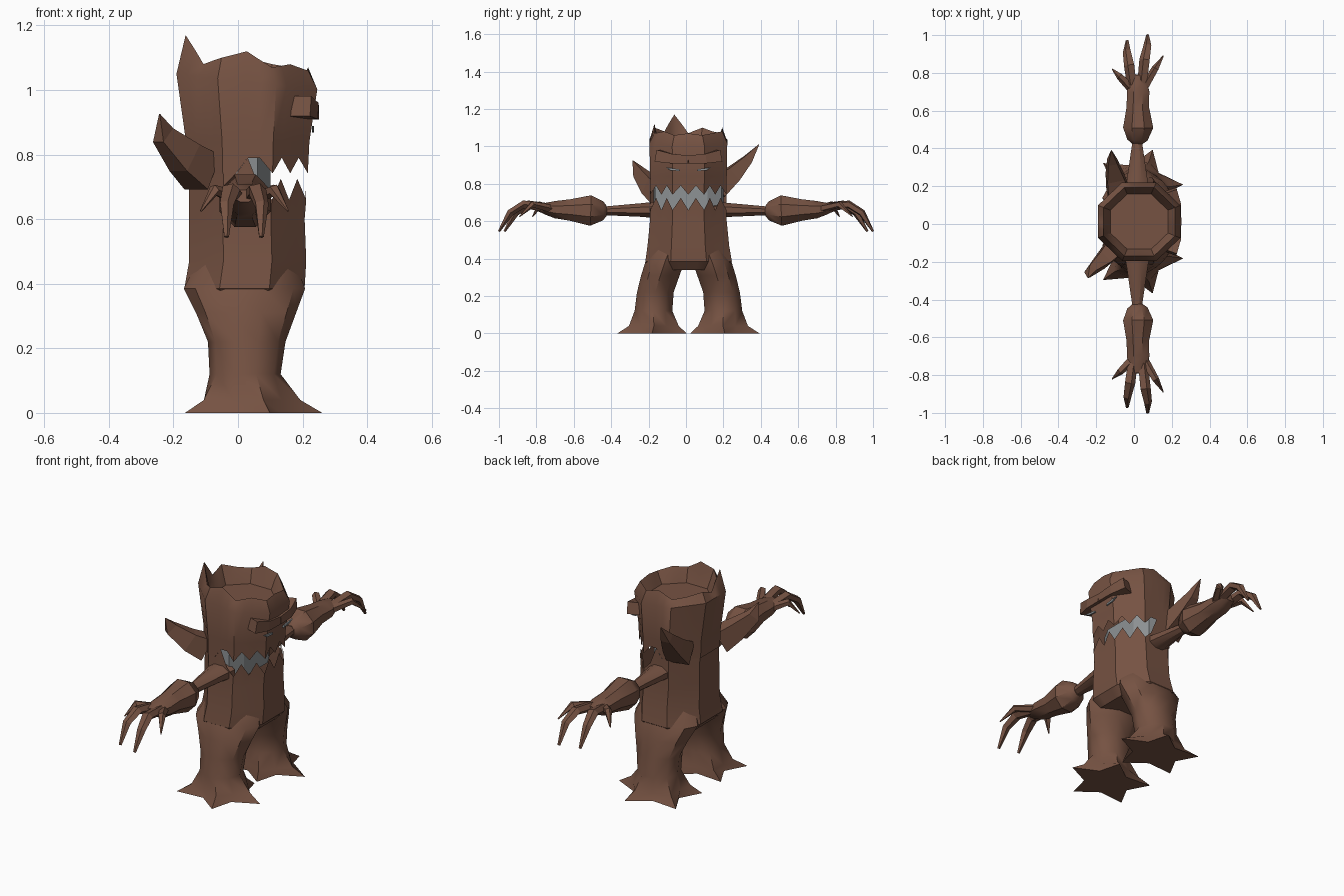
import bpy, math
import bmesh
from mathutils import Vector

if "Cube" in bpy.data.objects:
    bpy.data.objects.remove(bpy.data.objects["Cube"])


def material(name, rgb):
    m = bpy.data.materials.new(name)
    m.diffuse_color = (*rgb, 1)
    m.use_nodes = True
    m.node_tree.nodes["Principled BSDF"].inputs["Base Color"].default_value = m.diffuse_color
    return m


BARK = material("bark_brown", (0.18, 0.085, 0.055))
GREY = material("mouth_grey", (0.27, 0.29, 0.30))
CY = 0.013  # slight sideways offset of the trunk


def loft(name, rings, mat, cap0=True, cap1=True, smooth=35, recalc=True):
    """Skin a stack of equal-length rings of points."""
    bm = bmesh.new()
    vs = [[bm.verts.new(p) for p in r] for r in rings]
    n = len(rings[0])
    for a, b in zip(vs, vs[1:]):
        for i in range(n):
            j = (i + 1) % n
            bm.faces.new((a[i], a[j], b[j], b[i]))
    if cap0:
        bm.faces.new(vs[0][::-1])
    if cap1:
        bm.faces.new(vs[-1])
    bmesh.ops.remove_doubles(bm, verts=bm.verts, dist=0.0005)
    if recalc:
        bmesh.ops.recalc_face_normals(bm, faces=bm.faces)
    me = bpy.data.meshes.new(name)
    bm.to_mesh(me)
    bm.free()
    me.materials.append(mat)
    if smooth:
        me.shade_smooth()
        me.set_sharp_from_angle(angle=math.radians(smooth))
    ob = bpy.data.objects.new(name, me)
    bpy.context.collection.objects.link(ob)
    return ob


def tube(name, path, n, mat=BARK, smooth=35):
    """Tube along (x, y, z, half_width, half_height) stations."""
    pts = [Vector(p[:3]) for p in path]
    rings = []
    for k, p in enumerate(path):
        t = (pts[min(k + 1, len(pts) - 1)] - pts[max(k - 1, 0)]).normalized()
        u = t.cross(Vector((0, 0, 1))).normalized()
        v = t.cross(u)
        rings.append([pts[k] + u * p[3] * math.cos(a) + v * p[4] * math.sin(a)
                      for a in (math.tau * (i + 0.5) / n for i in range(n))])
    return loft(name, rings, mat, smooth=smooth)


# ---- trunk rings: eight-sided, four columns per side
N = 32


def trunk_ring(x0, x1, y0, y1, z, scale=1.0):
    out = []
    for i in range(N):
        a = math.tau * i / N
        d = (a + math.pi / 8) % (math.pi / 4) - math.pi / 8
        r = 0.98 * scale / math.cos(d)
        x = (x0 + x1) / 2 + (x1 - x0) / 2 * r * math.cos(a)
        y = (y0 + y1) / 2 + (y1 - y0) / 2 * r * math.sin(a)
        out.append((x, y, z(i, x) if callable(z) else z))
    return out


def lip(i, upper):
    """Jagged mouth edge over the +x half, joined at the back."""
    k = min(i, N - i)
    if k > 8:
        return 0.74
    if k == 8:
        return 0.79
    if upper:
        return 0.79 if k % 2 else 0.742
    return 0.725 if k % 2 and k < 7 else (0.70 if k == 7 else 0.66)


loft("lower_trunk", [
    trunk_ring(-.13, .17, -.18, .21, .34),
    trunk_ring(-.17, .21, -.222, .25, .385),
    trunk_ring(-.155, .215, -.21, .235, .47),
    trunk_ring(-.155, .21, -.197, .222, .60),
    trunk_ring(-.155, .215, -.195, .22, lambda i, x: lip(i, False)),
], BARK, cap1=False, recalc=False)

# broken rim heights, anticlockwise from the face
RIM = [1.07, 1.06, 1.07, 1.08, 1.10, 1.07, 1.08, 1.10,
       1.07, 1.17, 1.08, 1.10, 1.12, 1.07, 1.08, 1.06]


def rim(i, x):
    return RIM[i // 2] if i % 2 == 0 else (RIM[i // 2] + RIM[(i // 2 + 1) % 16]) / 2


TOP = (-.195, .25, -.2, .225)
loft("upper_trunk", [
    trunk_ring(-.16, .22, -.195, .22, lambda i, x: lip(i, True)),
    trunk_ring(-.165, .225, -.195, .222, .84),
    trunk_ring(*TOP, lambda i, x: 1.05 - 0.11 * (x + .19)),
    trunk_ring(*TOP, rim, .87),
    trunk_ring(*TOP, lambda i, x: min(rim(i, x), 1.08) - .03, .79),
    trunk_ring(*TOP, 1.0, .70),
], BARK, cap0=False, recalc=False)

# grey throat behind the teeth
throat = [(0, -.175), (.06, -.165), (.10, -.09), (.10, .115), (.06, .19), (0, .20)]
loft("throat", [[(x, y, z) for x, y in throat] for z in (.62, .84)], GREY, smooth=0)

# ---- legs with five-pointed root feet
LEG = [  # z, x centre, y centre, x radius, y radius, notch depth
    (0, .026, .195, .235, .195, .55),
    (.04, .028, .185, .165, .14, .80),
    (.12, .022, .187, .110, .106, 1),
    (.22, .027, .177, .120, .103, 1),
    (.31, .025, .150, .155, .108, 1),
    (.385, .020, .125, .188, .110, 1),
    (.47, .025, .090, .150, .100, 1),
]

for s, side in ((-1, "right"), (1, "left")):
    rings = []
    for z, cx, cy, rx, ry, notch in LEG:
        ring = []
        for k in range(10):
            a = math.tau * k / 10
            f = notch if k % 2 else 1
            ring.append((cx + rx * f * math.cos(a),
                         CY + s * (cy + ry * f * math.sin(a)), z))
        rings.append(ring)
    loft(side + "_leg", rings, BARK, smooth=40)

    # thin upper arm and swollen forearm
    tube(side + "_upper_arm", [
        (.017, s * .15, .66, .075, .05), (.017, s * .23, .66, .06, .04),
        (.017, s * .45, .655, .025, .024)], 8)
    tube(side + "_forearm", [
        (.017, s * .425, .655, .03, .03), (.018, s * .445, .655, .058, .055),
        (.022, s * .51, .657, .086, .088), (.02, s * .62, .66, .064, .062),
        (.022, s * .70, .662, .064, .05), (.02, s * .745, .667, .055, .036),
        (.02, s * .79, .672, .035, .02)], 8)

    # four hooked claws
    for n, (x, dx, y) in enumerate(((-.01, -.036, .97), (.045, .072, 1.0))):
        tube(f"{side}_long_claw_{n}", [
            (x, s * .74, .672, .028, .026), ((x + dx) / 2, s * (y - .13), .69, .03, .022),
            (dx, s * (y - .06), .645, .023, .02), (dx, s * y, .545, .008, .006)], 5, smooth=0)
    for n, (x, dx, y) in enumerate(((-.01, -.115, .82), (.05, .155, .89))):
        tube(f"{side}_short_claw_{n}", [
            (x, s * .715, .665, .025, .022),
            (x * .4 + dx * .6, s * (.6 * y + .4 * .72), .69, .02, .018),
            (dx, s * y, .625, .003, .003)], 5, smooth=0)

    # angry half brow
    tube(side + "_brow", [
        (.225, CY, .93, .036, .03), (.222, CY + s * .09, .935, .038, .036),
        (.195, CY + s * .165, .95, .045, .045)], 4, smooth=0)

    # narrow slanted eye
    loft(side + "_eye", [
        [(x, CY + s * (y + .01), z) for y, z in
         ((.035, .868), (.085, .872), (.115, .888), (.04, .878))]
        for x in (.229, .236)], GREY, smooth=0)

# ---- broken side branches
tube("right_branch", [
    (-.11, -.13, .745, .07, .085), (-.165, -.19, .79, .055, .07),
    (-.232, -.25, .86, .03, .045), (-.243, -.285, .925, .002, .002)], 4, smooth=0)
tube("left_branch", [
    (-.08, .16, .78, .085, .085), (-.10, .25, .85, .065, .06),
    (-.115, .33, .93, .035, .035), (-.12, .39, 1.01, .002, .002)], 4, smooth=0)
